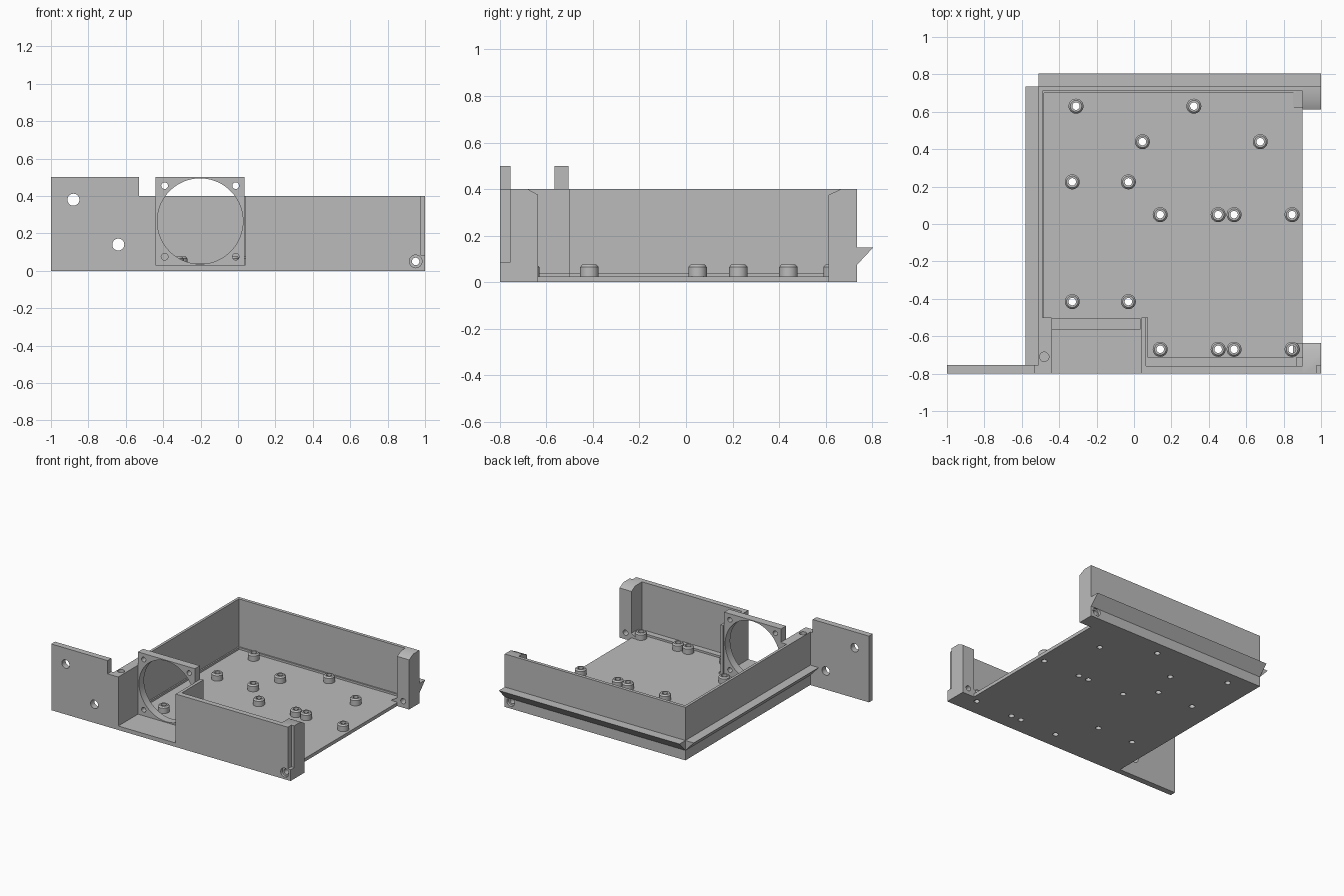
import bpy, bmesh, math
from mathutils import Matrix, Vector

cube = bpy.data.objects.get("Cube")
if cube:
    bpy.data.objects.remove(cube, do_unlink=True)

grey = bpy.data.materials.new("plain grey")
grey.use_nodes = True
grey.diffuse_color = (0.5, 0.5, 0.5, 1)
grey.node_tree.nodes["Principled BSDF"].inputs["Base Color"].default_value = (0.5, 0.5, 0.5, 1)


def make(name, bm):
    bmesh.ops.recalc_face_normals(bm, faces=bm.faces)
    mesh = bpy.data.meshes.new(name)
    bm.to_mesh(mesh)
    bm.free()
    mesh.materials.append(grey)
    ob = bpy.data.objects.new(name, mesh)
    bpy.context.scene.collection.objects.link(ob)
    return ob


def prism(name, axis, a, b, pts):
    """Extrude a profile along an axis; points hold the other two coordinates in order."""
    bm = bmesh.new()
    rows = []
    for d in (a, b):
        row = []
        for p in pts:
            co = list(p)
            co.insert("xyz".index(axis), d)
            row.append(bm.verts.new(co))
        rows.append(row)
    n = len(pts)
    bm.faces.new(rows[0])
    bm.faces.new(rows[1][::-1])
    for i in range(n):
        j = (i + 1) % n
        bm.faces.new((rows[0][i], rows[0][j], rows[1][j], rows[1][i]))
    return make(name, bm)


def box(name, x, y, z):
    return prism(name, "z", z[0], z[1], [(x[0], y[0]), (x[1], y[0]), (x[1], y[1]), (x[0], y[1])])


def rod(name, axis, centre, r, length, seg=32):
    bm = bmesh.new()
    turn = Matrix.Rotation(math.pi / 2, 4, "X") if axis == "y" else Matrix()
    bmesh.ops.create_cone(bm, cap_ends=True, segments=seg, radius1=r, radius2=r, depth=length,
                          matrix=Matrix.Translation(centre) @ turn)
    return make(name, bm)


def cut(ob, cutters):
    """Subtract every cutter, then remove it."""
    for c in cutters:
        mod = ob.modifiers.new("cut", "BOOLEAN")
        mod.operation, mod.solver, mod.object = "DIFFERENCE", "EXACT", c
    bpy.context.view_layer.update()
    result = bpy.data.meshes.new_from_object(ob.evaluated_get(bpy.context.evaluated_depsgraph_get()))
    ob.modifiers.clear()
    ob.data = result
    for c in cutters:
        bpy.data.objects.remove(c, do_unlink=True)
    smooth(ob)


def smooth(ob):
    bpy.ops.object.select_all(action="DESELECT")
    ob.select_set(True)
    bpy.context.view_layer.objects.active = ob
    bpy.ops.object.shade_smooth_by_angle(angle=math.radians(30))


H = 0.4          # wall height
FLOOR = 0.025    # floor thickness

# Mounting bosses: pairs of columns per row
boss_rows = {0.63: (-0.31, 0.32), 0.44: (0.045, 0.675),
             0.225: (-0.33, -0.03), -0.415: (-0.33, -0.03),
             0.05: (0.14, 0.45, 0.535, 0.845), -0.67: (0.14, 0.45, 0.535, 0.845)}
spots = [(x, y) for y, xs in boss_rows.items() for x in xs]


def boss(x, y):
    bm = bmesh.new()
    profile = [(0.02, FLOOR - 0.005), (0.04, FLOOR - 0.005), (0.04, 0.065), (0.031, 0.075), (0.02, 0.075)]
    verts = [bm.verts.new((r, 0, z)) for r, z in profile]
    edges = [bm.edges.new((verts[i], verts[(i + 1) % 5])) for i in range(5)]
    bmesh.ops.spin(bm, geom=verts + edges, cent=(0, 0, 0), axis=(0, 0, 1),
                   angle=math.tau, steps=24)
    bmesh.ops.remove_doubles(bm, verts=bm.verts, dist=0.0001)
    bmesh.ops.translate(bm, verts=bm.verts, vec=Vector((x, y, 0)))
    smooth(make("mounting_boss", bm))


# Floor with screw holes
floor = box("floor", (-0.51, 0.9), (-0.8, 0.735), (0, FLOOR))
cut(floor, [rod("cutter", "z", (x, y, 0), 0.02, 0.2, 24) for x, y in spots])
for x, y in spots:
    boss(x, y)

# Walls
box("left_side_wall", (-0.51, -0.49), (-0.5, 0.735), (0, H))
box("back_wall", (-0.51, 0.9), (0.71, 0.735), (0, H))
box("front_wall", (0.04, 0.9), (-0.8, -0.76), (0, H))
box("duct_side_wall", (0.04, 0.063), (-0.8, -0.5), (0, H))
block = box("duct_thick_wall", (-0.51, -0.44), (-0.8, -0.5), (0, H))
cut(block, [rod("cutter", "z", (-0.48, -0.71, H), 0.025, 0.2)])
box("duct_floor", (-0.44, 0.04), (-0.8, -0.56), (0, 0.03))

# Low lips where the walls meet the floor
box("side_lip", (-0.49, -0.48), (-0.5, 0.71), (0, 0.04))
box("back_lip", (-0.49, 0.87), (0.7, 0.71), (0, 0.04))
box("front_lip", (0.063, 0.87), (-0.76, -0.715), (0, 0.04))
box("duct_lip", (0.063, 0.075), (-0.715, -0.5), (0, 0.04))

# Fan mount
fan = box("fan_mount", (-0.44, 0.035), (-0.565, -0.505), (0.02, 0.5))
cutters = [rod("cutter", "y", (-0.2025, -0.53, 0.265), 0.229, 0.3, 72)]
cutters += [rod("cutter", "y", (-0.2025 + sx * 0.19, -0.53, 0.265 + sz * 0.19), 0.018, 0.3, 20)
            for sx in (-1, 1) for sz in (-1, 1)]
cut(fan, cutters)

# Front mounting ear
ear = prism("mounting_ear", "y", -0.8, -0.755,
            [(-1, 0), (-0.5, 0), (-0.5, H), (-0.53, H), (-0.53, 0.5), (-1, 0.5)])
cut(ear, [rod("cutter", "y", (x, -0.78, z), 0.032, 0.3) for x, z in ((-0.88, 0.38), (-0.64, 0.14))])

# Corner posts with chamfered tops and cross holes
front_post = prism("front_post", "x", 0.9, 1,
                   [(-0.8, 0), (-0.635, 0), (-0.635, 0.375), (-0.68, H), (-0.8, H)])
cut(front_post, [rod("cutter", "y", (0.95, -0.7, 0.05), 0.02, 0.4),
                 rod("cutter", "y", (0.95, -0.8, 0.05), 0.034, 0.04),
                 box("cutter", (0.976, 1.1), (-0.9, -0.757), (0.085, 0.5))])
back_post = prism("back_post", "x", 0.9, 1,
                  [(0.735, 0), (0.613, 0), (0.613, 0.375), (0.665, H), (0.735, H)])
cut(back_post, [rod("cutter", "y", (0.95, 0.7, 0.05), 0.02, 0.4),
                rod("cutter", "y", (0.95, 0.735, 0.05), 0.032, 0.04)])

# Small wedge feet beside the posts
for name, a, b in (("front_foot", -0.715, -0.635), ("back_foot", 0.62, 0.71)):
    prism(name, "y", a, b, [(0.85, 0.01), (0.9, 0.01), (0.9, 0.06), (0.85, 0.03)])

# Slide rails on the outside
prism("back_rail", "x", -0.51, 1, [(0.735, 0.075), (0.805, 0.15), (0.735, 0.15)])
prism("side_rail", "y", -0.755, 0.735, [(-0.51, 0.075), (-0.58, 0.15), (-0.51, 0.15)])
